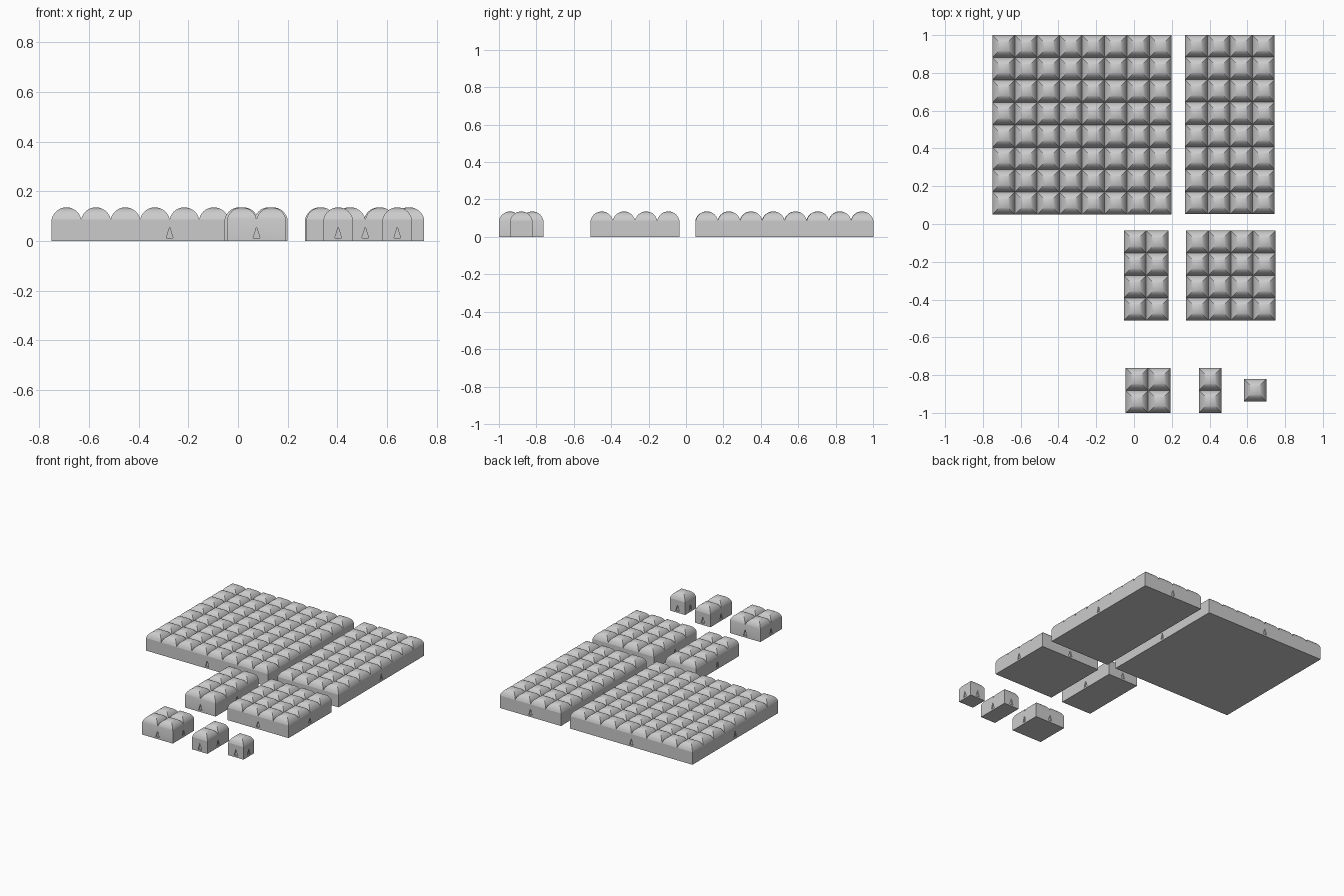
import bpy, bmesh, math
from mathutils import Vector

if "Cube" in bpy.data.objects:
    bpy.data.objects.remove(bpy.data.objects["Cube"])

CELL = 0.1187      # pitch of one domed cell
WALL = 0.088       # height of straight walls
ARC = math.radians(78)
R = CELL / 2 / math.sin(ARC)
RINGS = 7


def add_face(bm, pts):
    return bm.faces.new([bm.verts.new(p) for p in pts])


def add_dome(bm, cx, cy):
    # square-plan pillow: stacked square rings following a circular arc
    def ring(k):
        a = ARC * (1 - k / RINGS)
        s = R * math.sin(a)
        z = WALL + R * (math.cos(a) - math.cos(ARC))
        return [(cx + i * s, cy + j * s, z) for i, j in ((-1, -1), (1, -1), (1, 1), (-1, 1))]
    for k in range(RINGS - 1):
        lo, hi = ring(k), ring(k + 1)
        for i in range(4):
            j = (i + 1) % 4
            add_face(bm, (lo[i], lo[j], hi[j], hi[i]))
    top = ring(RINGS - 1)
    apex = (cx, cy, WALL + R * (1 - math.cos(ARC)))
    for i in range(4):
        add_face(bm, (top[i], top[(i + 1) % 4], apex))


def add_wall(bm, centre, along, inward, half):
    # wall with a small triangular recess in the middle
    def p(u, z, d=0.0):
        return centre + along * u + inward * d + Vector((0, 0, z))
    w, zb, zt, d = 0.014, 0.012, 0.056, 0.008
    left = [(-half, 0), (0, 0), (0, zb), (-w, zb), (0, zt), (0, WALL), (-half, WALL)]
    add_face(bm, [p(u, z) for u, z in left])
    add_face(bm, [p(-u, z) for u, z in reversed(left)])
    tri = [(-w, zb), (0, zb), (w, zb), (0, zt)]
    for i in range(4):
        a, b = tri[i], tri[(i + 1) % 4]
        add_face(bm, (p(*a), p(*b), p(*b, d), p(*a, d)))
    add_face(bm, [p(u, z, d) for u, z in tri])


def block(name, x0, y0, nx, ny):
    bm = bmesh.new()
    hx, hy = nx * CELL / 2, ny * CELL / 2
    c = Vector((x0 + hx, y0 + hy, 0))
    X, Y = Vector((1, 0, 0)), Vector((0, 1, 0))
    add_wall(bm, c - Y * hy, X, Y, hx)
    add_wall(bm, c + Y * hy, -X, -Y, hx)
    add_wall(bm, c + X * hx, Y, -X, hy)
    add_wall(bm, c - X * hx, -Y, X, hy)
    # underside
    add_face(bm, [c + X * (i * hx) + Y * (j * hy) for i, j in ((-1, -1), (-1, 1), (1, 1), (1, -1))])
    for i in range(nx):
        for j in range(ny):
            add_dome(bm, x0 + (i + .5) * CELL, y0 + (j + .5) * CELL)
    bmesh.ops.remove_doubles(bm, verts=bm.verts, dist=1e-5)
    me = bpy.data.meshes.new(name)
    bm.to_mesh(me)
    bm.free()
    ob = bpy.data.objects.new(name, me)
    bpy.context.collection.objects.link(ob)
    bpy.ops.object.select_all(action='DESELECT')
    ob.select_set(True)
    bpy.context.view_layer.objects.active = ob
    bpy.ops.object.shade_smooth_by_angle(angle=math.radians(30))


# name, left x, front y, cells in x, cells in y
for spec in (
    ("block_8x8", -0.75, 0.05, 8, 8),
    ("block_4x8", 0.27, 0.052, 4, 8),
    ("block_2x4", -0.054, -0.51, 2, 4),
    ("block_4x4", 0.275, -0.51, 4, 4),
    ("block_2x2", -0.044, -1.0, 2, 2),
    ("block_1x2", 0.344, -1.0, 1, 2),
    ("block_1x1", 0.582, -0.94, 1, 1),
):
    block(*spec)
